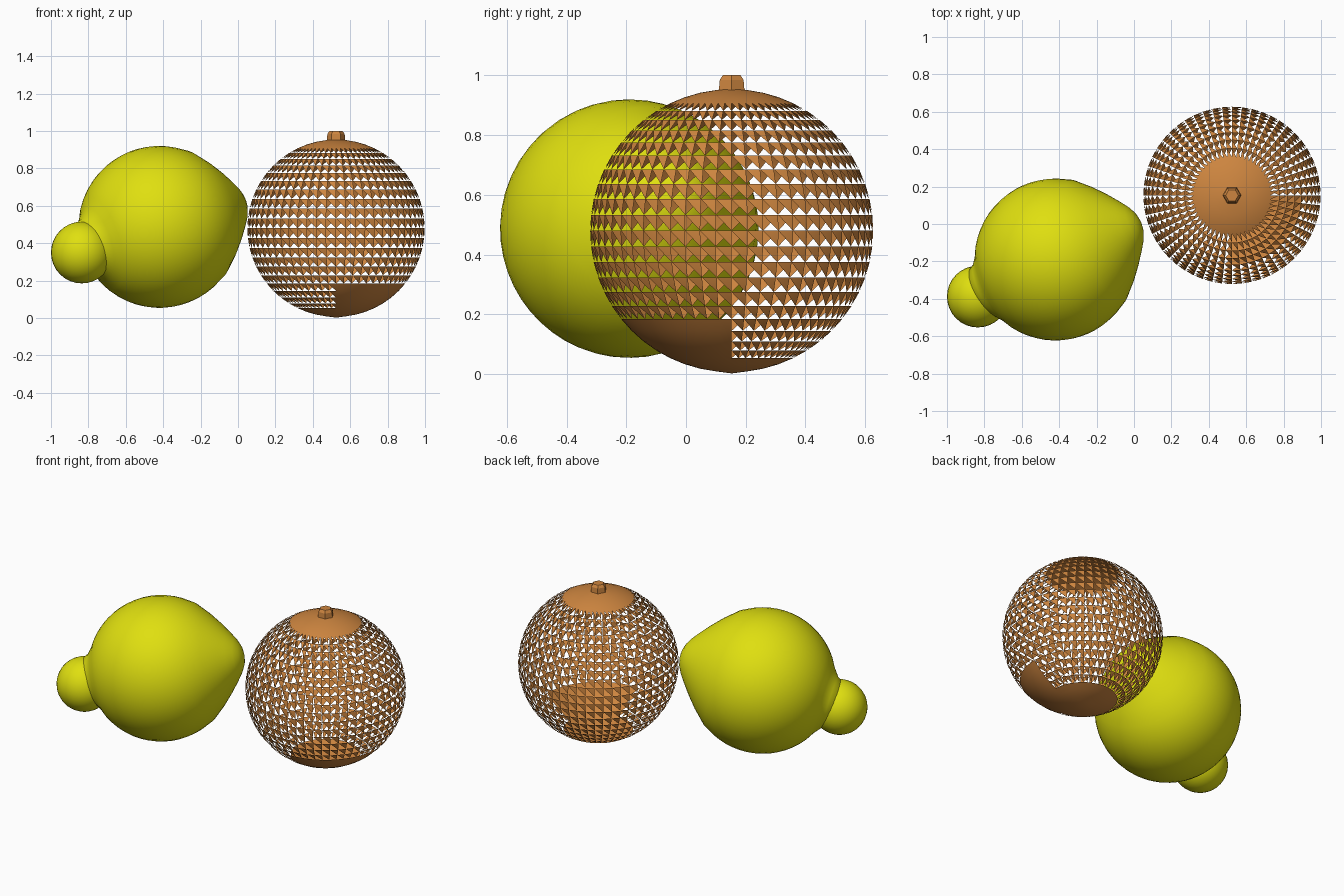
import bpy, bmesh, math
from mathutils import Vector

if "Cube" in bpy.data.objects:
    bpy.data.objects.remove(bpy.data.objects["Cube"])


def material(name, rgb):
    m = bpy.data.materials.new(name)
    m.diffuse_color = (*rgb, 1)
    m.use_nodes = True
    m.node_tree.nodes["Principled BSDF"].inputs["Base Color"].default_value = m.diffuse_color
    return m


YELLOW = material("lemon yellow", (0.74, 0.74, 0.005))
BROWN = material("orange brown", (0.61, 0.235, 0.05))


def finish(name, bm, mat, smooth=True):
    mesh = bpy.data.meshes.new(name)
    bm.to_mesh(mesh)
    bm.free()
    mesh.materials.append(mat)
    for p in mesh.polygons:
        p.use_smooth = smooth
    ob = bpy.data.objects.new(name, mesh)
    bpy.context.collection.objects.link(ob)
    return ob


def lathe(name, profile, sides, mat, location, axis, smooth=True):
    """Revolve (height, radius) points around an axis, closing both ends."""
    bm = bmesh.new()
    rings = [[bm.verts.new((r * math.cos(2 * math.pi * i / sides),
                            r * math.sin(2 * math.pi * i / sides), t))
              for i in range(sides)] for t, r in profile]
    for a, b in zip(rings, rings[1:]):
        for i in range(sides):
            k = (i + 1) % sides
            bm.faces.new((a[i], a[k], b[k], b[i]))
    bm.faces.new(rings[0][::-1])
    bm.faces.new(rings[-1])
    ob = finish(name, bm, mat, smooth)
    ob.location = location
    ob.rotation_mode = 'QUATERNION'
    ob.rotation_quaternion = Vector(axis).to_track_quat('Z', 'Y')
    return ob


# Lemon body: round middle, tapered tip, short neck towards the knob
R = 0.433
profile = [(-0.47, 0.13), (-0.42, 0.155), (-0.38, 0.205)]
profile += [(R * math.sin(math.radians(a)), R * math.cos(math.radians(a)))
            for a in range(-54, 25, 6)]
profile += [(0.25, 0.357), (0.33, 0.283), (0.39, 0.217), (0.44, 0.155),
            (0.475, 0.108), (0.497, 0.068), (0.508, 0.03), (0.51, 0.004)]
lathe("lemon_body", profile, 48, YELLOW, (-0.42, -0.19, 0.487), (0.885, 0.39, 0.25))

# Lemon stalk knob
bm = bmesh.new()
bmesh.ops.create_uvsphere(bm, u_segments=32, v_segments=16, radius=0.165)
knob = finish("lemon_knob", bm, YELLOW)
knob.location = (-0.835, -0.388, 0.35)

# Orange: perforated shell with half of each quad open, solid caps and one solid lower quarter
ROWS, COLS, CAP, OR = 28, 56, 4, 0.474
CENTRE = (0.524, 0.153, 0.48)
bm = bmesh.new()
rings = []
for j in range(1, ROWS):
    lat = math.pi * (j / ROWS - 0.5)
    rings.append([bm.verts.new((OR * math.cos(lat) * math.cos(2 * math.pi * i / COLS),
                                OR * math.cos(lat) * math.sin(2 * math.pi * i / COLS),
                                OR * math.sin(lat))) for i in range(COLS)])
south = bm.verts.new((0, 0, -OR - 0.004))
north = bm.verts.new((0, 0, OR + 0.004))
for i in range(COLS):
    k = (i + 1) % COLS
    bm.faces.new((south, rings[0][k], rings[0][i]))
    bm.faces.new((north, rings[-1][i], rings[-1][k]))
    for j in range(1, ROWS - 1):
        a, b = rings[j - 1], rings[j]
        capped = j < CAP or j >= ROWS - CAP
        quarter = i >= COLS * 3 // 4 and j < CAP * 2
        bm.faces.new((a[k], b[k], b[i]))
        if capped or quarter:
            bm.faces.new((a[i], a[k], b[i]))
finish("orange_shell", bm, BROWN).location = CENTRE

# Orange stem: short faceted stub
lathe("orange_stem", [(-0.01, 0.05), (0.03, 0.046), (0.046, 0.034)], 6, BROWN,
      (CENTRE[0], CENTRE[1], 0.955), (0, 0, 1), smooth=False)
